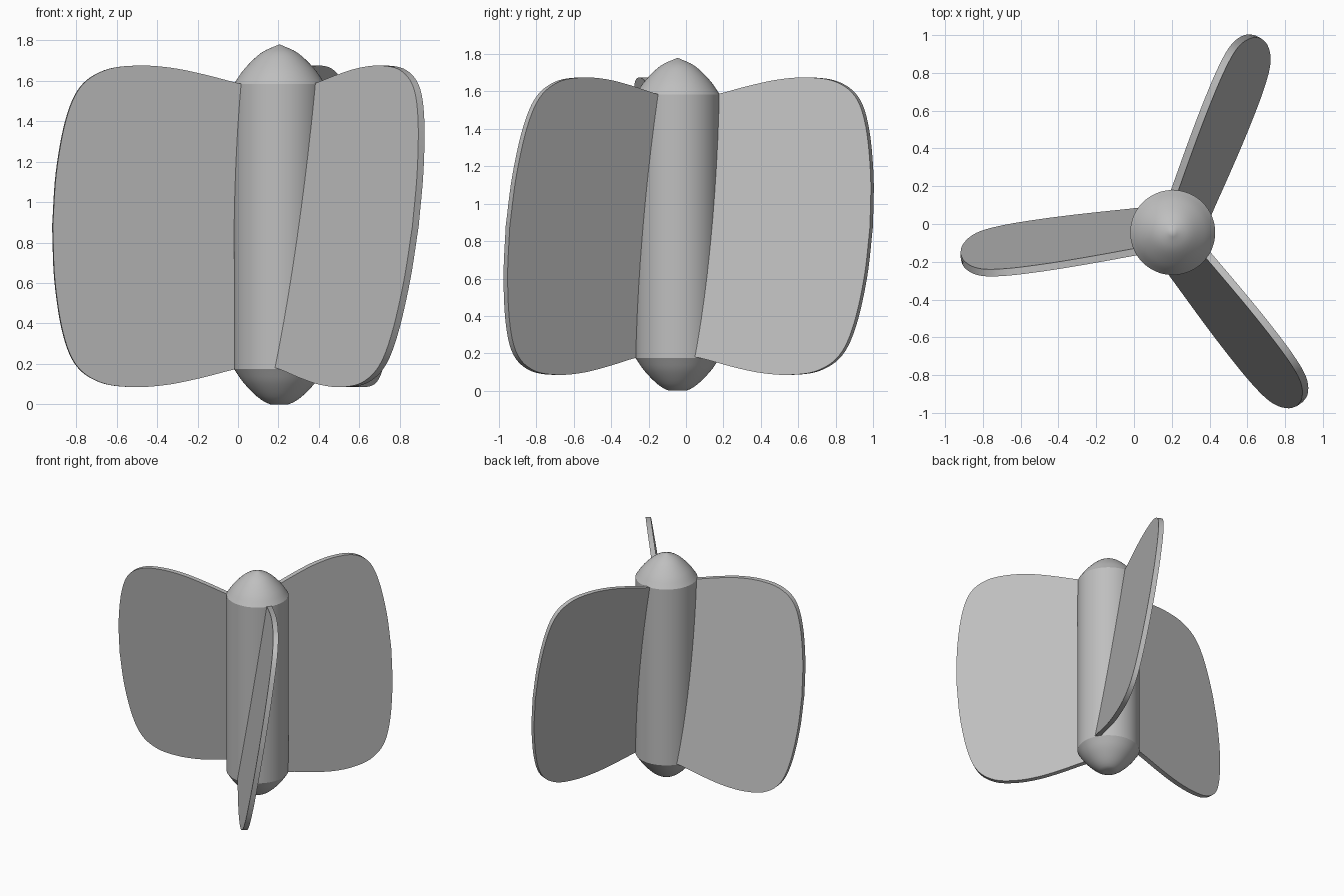
import bpy, bmesh, math
from mathutils import Vector, Matrix

cube = bpy.data.objects.get("Cube")
if cube:
    bpy.data.objects.remove(cube, do_unlink=True)

grey = bpy.data.materials.new("plain grey")
grey.use_nodes = True
colour = (0.52, 0.52, 0.52, 1)
grey.diffuse_color = colour
grey.node_tree.nodes["Principled BSDF"].inputs["Base Color"].default_value = colour

HUB = Vector((0.205, -0.045, 0))
MID = 0.88          # blade mid height
HALF_THICK = 0.019


def finish(name, bm, angle=35):
    bmesh.ops.recalc_face_normals(bm, faces=bm.faces)
    mesh = bpy.data.meshes.new(name)
    bm.to_mesh(mesh)
    bm.free()
    obj = bpy.data.objects.new(name, mesh)
    bpy.context.collection.objects.link(obj)
    mesh.materials.append(grey)
    bpy.ops.object.select_all(action='DESELECT')
    obj.select_set(True)
    bpy.context.view_layer.objects.active = obj
    bpy.ops.object.shade_smooth_by_angle(angle=math.radians(angle))
    return obj


def smooth_path(points, steps=6):
    """Catmull-Rom curve through the points."""
    p = [Vector(q) for q in points]
    p = [2 * p[0] - p[1]] + p + [2 * p[-1] - p[-2]]
    out = []
    for a, b, c, d in zip(p, p[1:], p[2:], p[3:]):
        for i in range(steps):
            s = i / steps
            out.append(0.5 * (2 * b + (c - a) * s + (2 * a - 5 * b + 4 * c - d) * s ** 2
                              + (3 * b - a - 3 * c + d) * s ** 3))
    return out + [p[-2]]


# Hub: a cylinder with a pointed dome at each end
dome = smooth_path([(0.225, 1.585), (0.172, 1.66), (0.09, 1.738), (0, 1.78)], 4)
profile = [(q.x, 2 * MID - q.y) for q in reversed(dome)] + [(q.x, q.y) for q in dome]
bm = bmesh.new()
verts = [bm.verts.new((HUB.x + r, HUB.y, max(z, 0))) for r, z in profile]
edges = [bm.edges.new(pair) for pair in zip(verts, verts[1:])]
bmesh.ops.spin(bm, geom=verts + edges, cent=HUB, axis=(0, 0, 1),
               angle=math.tau, steps=64, use_duplicate=False)
bmesh.ops.remove_doubles(bm, verts=bm.verts, dist=0.0005)
finish("hub", bm, 28)

# Blades: one rounded, leaning slab repeated around the hub
half = smooth_path([(0.08, 0.69), (0.2, 0.705), (0.38, 0.75), (0.55, 0.784), (0.72, 0.795),
                    (0.88, 0.772), (1.0, 0.69), (1.07, 0.53), (1.115, 0.27), (1.13, 0)])
outline = [(q.x, q.y) for q in half] + [(q.x, -q.y) for q in reversed(half[:-1])]


def lean(r, dz, side):
    return -0.022 + 0.05 * (r - 0.2) + 0.15 * dz + side * HALF_THICK


for k, name in enumerate(("rear_blade", "right_blade", "front_blade")):
    bm = bmesh.new()
    rings = [[bm.verts.new((r, lean(r, dz, side), MID + dz)) for r, dz in outline]
             for side in (-1, 1)]
    for ring in rings:
        bm.faces.new(ring)
    n = len(outline)
    for i in range(n):
        j = (i + 1) % n
        bm.faces.new((rings[0][i], rings[0][j], rings[1][j], rings[1][i]))
    turn = Matrix.Rotation(math.radians(65.3 + 120 * k), 4, 'Z')
    bmesh.ops.transform(bm, matrix=Matrix.Translation(HUB) @ turn, verts=bm.verts)
    finish(name, bm)
